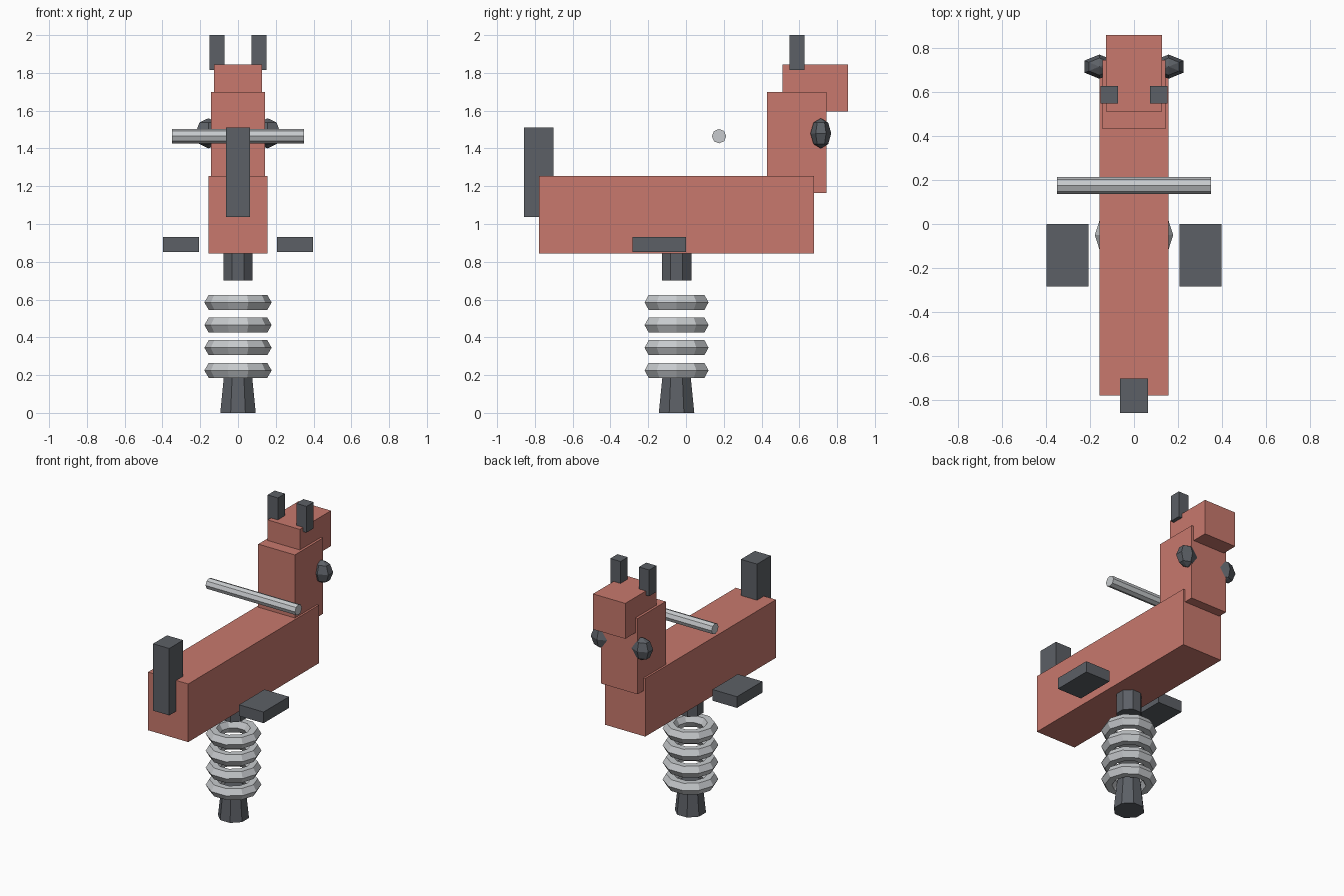
import bpy
import math
from mathutils import Vector

cube = bpy.data.objects.get("Cube")
if cube:
    bpy.data.objects.remove(cube, do_unlink=True)


def material(name, rgb):
    m = bpy.data.materials.new(name)
    m.diffuse_color = (*rgb, 1)
    m.use_nodes = True
    m.node_tree.nodes["Principled BSDF"].inputs["Base Color"].default_value = (*rgb, 1)
    return m


RED = material("faded_red_paint", (0.58, 0.19, 0.153))
DARK = material("dark_grey_rubber", (0.107, 0.117, 0.133))
STEEL = material("pale_steel", (0.57, 0.59, 0.61))


def finish(name, mat):
    ob = bpy.context.object
    ob.name = ob.data.name = name
    ob.data.materials.append(mat)
    return ob


def box(name, mat, low, high):
    low, high = Vector(low), Vector(high)
    bpy.ops.mesh.primitive_cube_add(size=1, location=(low + high) / 2)
    ob = finish(name, mat)
    ob.scale = high - low
    return ob


def post(name, mat, z0, z1, r0, r1):
    # Octagonal post with flat sides facing the axes
    k = 1 / math.cos(math.pi / 8)
    bpy.ops.mesh.primitive_cone_add(vertices=8, radius1=r0 * k, radius2=r1 * k, depth=z1 - z0,
                                    location=(0, SPRING_Y, (z0 + z1) / 2),
                                    rotation=(0, 0, math.pi / 8))
    return finish(name, mat)


SPRING_Y = -0.05

# Animal body
box("body", RED, (-0.157, -0.779, 0.845), (0.157, 0.678, 1.255))
box("neck", RED, (-0.143, 0.43, 1.165), (0.143, 0.744, 1.7))
box("head", RED, (-0.126, 0.51, 1.595), (0.126, 0.857, 1.845))
box("tail", DARK, (-0.063, -0.857, 1.038), (0.063, -0.702, 1.51))

# Paired parts
for side, s in (("left", 1), ("right", -1)):
    ear = box(side + "_ear", DARK, (-0.04, 0.547, 1.815), (0.04, 0.627, 2))
    ear.location.x = s * 0.112
    rest = box(side + "_foot_rest", DARK, (-0.096, -0.283, 0.853), (0.096, 0, 0.932))
    rest.location.x = s * 0.302
    bpy.ops.mesh.primitive_uv_sphere_add(segments=6, ring_count=4, radius=1,
                                         location=(s * 0.157, 0.714, 1.48))
    eye = finish(side + "_eye", DARK)
    eye.scale = (0.078, 0.055, 0.08)
    eye.rotation_euler.z = 0

# Handlebar
bpy.ops.mesh.primitive_cylinder_add(vertices=8, radius=0.038, depth=0.698,
                                    location=(0, 0.175, 1.465), rotation=(0, math.pi / 2, 0))
finish("handlebar", STEEL)

# Spring mount
post("ground_post", DARK, 0, 0.21, 0.094, 0.073)
post("upper_post", DARK, 0.702, 0.87, 0.078, 0.078)
for i in range(4):
    bpy.ops.mesh.primitive_torus_add(major_segments=10, minor_segments=6,
                                     major_radius=0.132, minor_radius=0.046,
                                     location=(0, SPRING_Y, 0.225 + 0.12 * i))
    finish(f"spring_ring_{i + 1}", STEEL)
